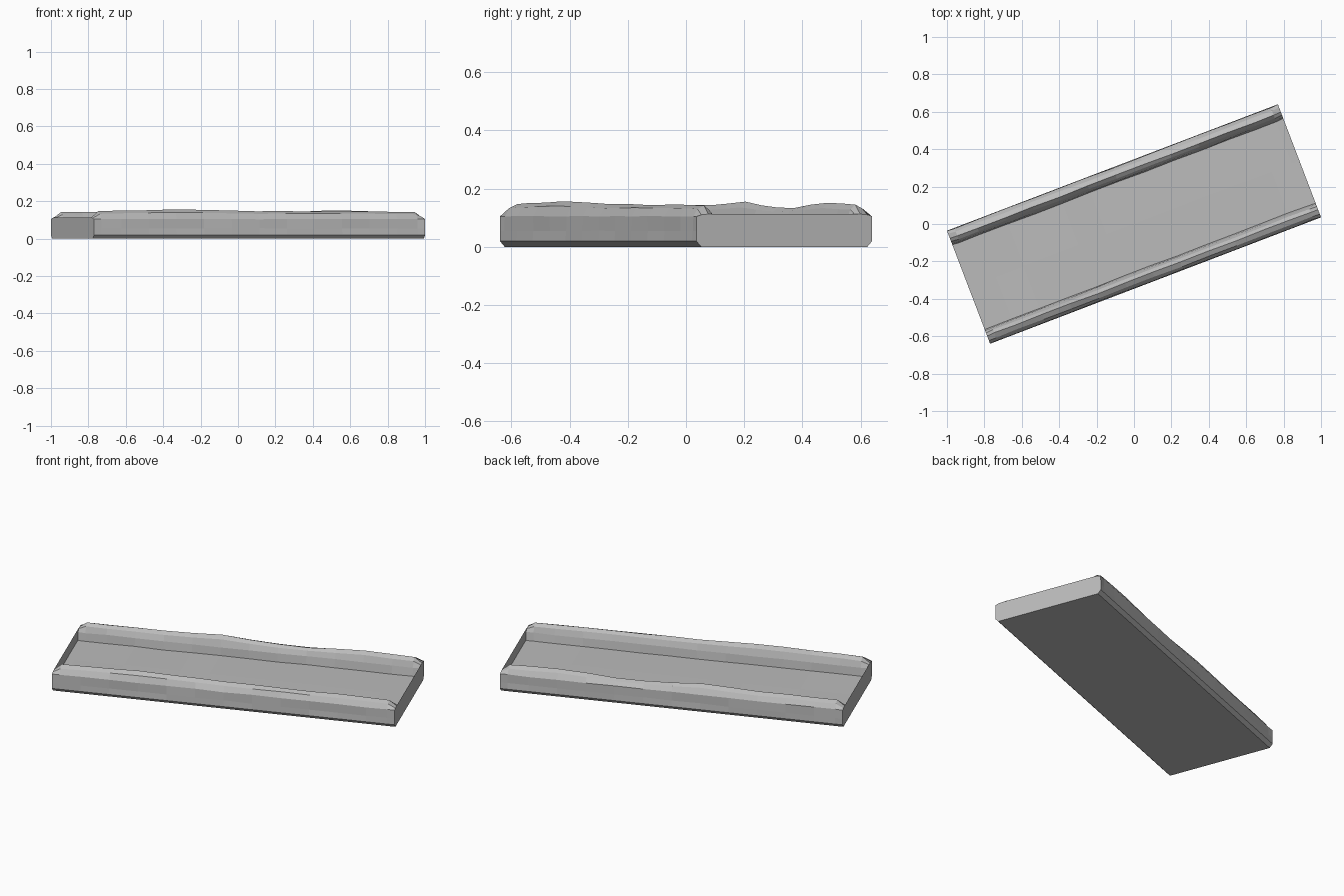
import bpy, bmesh, math, random
from mathutils import Matrix

random.seed(4)
cube = bpy.data.objects.get("Cube")
if cube:
    bpy.data.objects.remove(cube, do_unlink=True)

LENGTH, WIDTH, YAW = 1.894, 0.647, math.radians(20.9)
SHOULDER = 0.105      # height at which the worn rim top begins
FLOOR = 0.048

# Rim cross-section: inset from the outer side, height
RIM = [(0.018, 0), (0, 0.02), (0, 0.055), (0.001, SHOULDER), (0.018, 0.134),
       (0.044, 0.147), (0.062, 0.13), (0.074, 0.095), (0.081, FLOOR)]

# Worn crest height along each rim: fraction of length, height
FRONT_CREST = [(0, 0.145), (0.1, 0.15), (0.27, 0.158), (0.45, 0.148), (1, 0.143)]
BACK_CREST = [(0, 0.143), (0.25, 0.143), (0.43, 0.155), (0.56, 0.134),
              (0.68, 0.133), (0.8, 0.154), (1, 0.143)]


def crest_at(points, t):
    for (a, ha), (b, hb) in zip(points, points[1:]):
        if t <= b:
            return ha + (hb - ha) * (t - a) / (b - a)
    return points[-1][1]


def rim_section(crest, end, side):
    """Points of one rim from the underside to the floor edge."""
    points = []
    for inset, z in RIM:
        if z > SHOULDER:
            z = SHOULDER + (z - SHOULDER) * (crest - SHOULDER) / (0.147 - SHOULDER)
            if end:
                z = SHOULDER + (z - SHOULDER) * 0.2
        if not end and z > 0.03:
            inset += random.uniform(0, 0.004)
            z += random.uniform(-0.0015, 0.0015)
        points.append((side * (WIDTH / 2 - inset), z))
    return points


# Stone tray: matching rims and floor lofted through stations along its length
bm = bmesh.new()
chamfer = 0.022
stations = [0, chamfer] + [i / 12 for i in range(1, 12)] + [1 - chamfer, 1]
rings = []
for t in stations:
    end = t in (0, 1)
    front = rim_section(crest_at(FRONT_CREST, t), end, -1)
    back = rim_section(crest_at(BACK_CREST, t), end, 1)
    middle = [(0, FLOOR + (0 if end else random.uniform(-0.002, 0.002)))]
    section = front + middle + back[::-1]
    rings.append([bm.verts.new(((t - 0.5) * LENGTH, y, z)) for y, z in section])

for a, b in zip(rings, rings[1:]):
    for i in range(len(a)):
        j = (i + 1) % len(a)
        bm.faces.new((a[i], a[j], b[j], b[i]))
bm.faces.new(rings[0])
bm.faces.new(rings[-1][::-1])
bmesh.ops.triangulate(bm, faces=[f for f in bm.faces if len(f.verts) > 4])
bmesh.ops.recalc_face_normals(bm, faces=bm.faces)
bm.transform(Matrix.Rotation(YAW, 4, 'Z'))

mesh = bpy.data.meshes.new("stone_tray")
bm.to_mesh(mesh)
bm.free()
tray = bpy.data.objects.new("stone_tray", mesh)
bpy.context.collection.objects.link(tray)

# Plain grey stone
stone = bpy.data.materials.new("grey_stone")
stone.use_nodes = True
colour = (0.5, 0.5, 0.5, 1)
stone.diffuse_color = colour
stone.node_tree.nodes["Principled BSDF"].inputs["Base Color"].default_value = colour
mesh.materials.append(stone)
